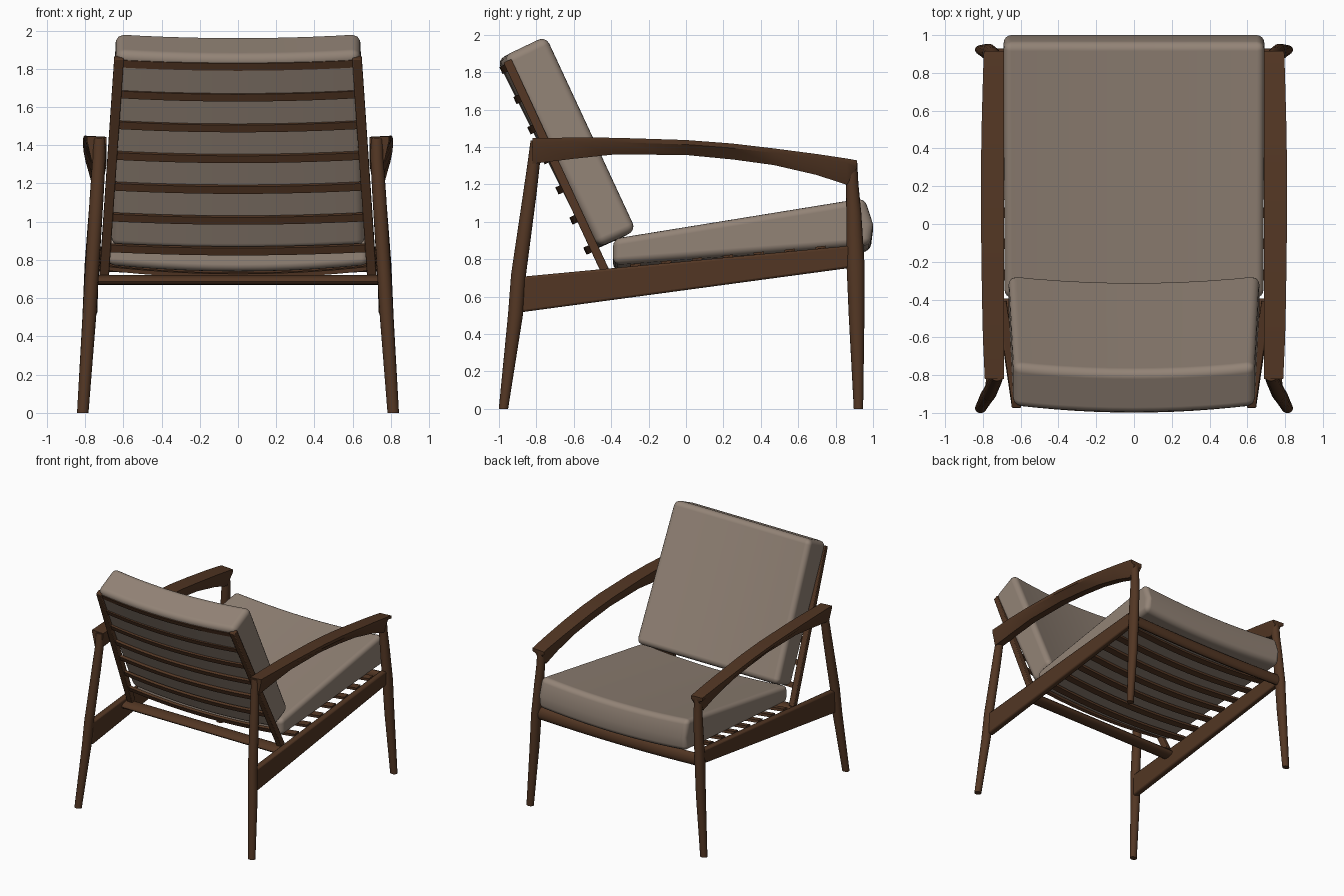
import bpy, bmesh, math
from mathutils import Vector

if "Cube" in bpy.data.objects:
    bpy.data.objects.remove(bpy.data.objects["Cube"])


def material(name, rgb):
    m = bpy.data.materials.new(name)
    m.diffuse_color = (*rgb, 1)
    m.use_nodes = True
    m.node_tree.nodes["Principled BSDF"].inputs["Base Color"].default_value = m.diffuse_color
    return m


WOOD = material("dark walnut wood", (0.085, 0.037, 0.017))
CLOTH = material("taupe fabric", (0.29, 0.228, 0.182))


def loft(name, rings, mat, mirror=False, bevel=0.0, segments=2, smooth_all=False):
    """Skin a list of equal-length point rings and cap both ends."""
    bm = bmesh.new()
    vs = [[bm.verts.new(p) for p in ring] for ring in rings]
    n = len(rings[0])
    for a, b in zip(vs, vs[1:]):
        for i in range(n):
            bm.faces.new((a[i], a[(i + 1) % n], b[(i + 1) % n], b[i]))
    bm.faces.new(vs[0])
    bm.faces.new(vs[-1])
    bmesh.ops.recalc_face_normals(bm, faces=bm.faces)
    me = bpy.data.meshes.new(name)
    bm.to_mesh(me)
    bm.free()
    me.materials.append(mat)
    ob = bpy.data.objects.new(name, me)
    bpy.context.collection.objects.link(ob)
    if bevel:
        b = ob.modifiers.new("soft edges", 'BEVEL')
        b.width, b.segments = bevel, segments
        b.limit_method, b.angle_limit = 'ANGLE', math.radians(35)
        b.harden_normals = smooth_all
    if mirror:
        ob.modifiers.new("other side", 'MIRROR')
    if smooth_all:
        for p in me.polygons:
            p.use_smooth = True
    else:
        bpy.ops.object.select_all(action='DESELECT')
        ob.select_set(True)
        bpy.context.view_layer.objects.active = ob
        bpy.ops.object.shade_smooth_by_angle(angle=math.radians(35))
    return ob


def leg(name, stations):
    """Tapered round leg; stations are (x, y, z, rx, ry)."""
    rings = []
    for x, y, z, rx, ry in stations:
        rings.append([(x + rx * math.cos(t), y + ry * math.sin(t), z)
                      for t in (math.tau * i / 16 for i in range(16))])
    loft(name, rings, WOOD, mirror=True)


def bowed(name, centre, half, u, v, w, t, bow, mat=WOOD, round_bar=False):
    """Crosswise bar: section w along u and t along v, bowed by vector bow mid-span."""
    c, u, v, bow = map(Vector, (centre, u, v, bow))
    if round_bar:
        sec = [(math.cos(a) * w / 2, math.sin(a) * t / 2)
               for a in (math.tau * i / 16 for i in range(16))]
    else:
        sec = [(-w / 2, -t / 2), (w / 2, -t / 2), (w / 2, t / 2), (-w / 2, t / 2)]
    rings = []
    for i in range(13):
        k = -1 + i / 6
        o = c + Vector((k * half, 0, 0)) + bow * (1 - k * k)
        rings.append([o + u * a + v * b for a, b in sec])
    loft(name, rings, mat)


def cushion(name, profile, sag, bevel):
    """Side profile of (half width, y, z) points swept across x, with mid-span sag."""
    rings = []
    for i in range(11):
        k = -1 + i / 5
        s = 1 - k * k
        rings.append([(k * hw, y + sag[0] * s, z + sag[1] * s) for hw, y, z in profile])
    loft(name, rings, CLOTH, bevel=bevel, segments=4, smooth_all=True)


# Legs
leg("back_leg", [(0.812, -0.976, 0, 0.03, 0.025), (0.778, -0.912, 0.5, 0.036, 0.04),
                 (0.765, -0.895, 0.72, 0.037, 0.04), (0.738, -0.835, 1.15, 0.036, 0.036),
                 (0.727, -0.812, 1.33, 0.034, 0.033), (0.725, -0.803, 1.435, 0.034, 0.028)])
leg("front_leg", [(0.812, 0.922, 0, 0.03, 0.025), (0.778, 0.912, 0.5, 0.036, 0.042),
                  (0.765, 0.906, 0.78, 0.037, 0.048), (0.745, 0.897, 1.05, 0.036, 0.04),
                  (0.735, 0.889, 1.2, 0.034, 0.033), (0.733, 0.885, 1.325, 0.034, 0.03)])

# Armrests: thin wide top edge tapering to a narrower underside
arm = [(-0.82, 1.447, 1.31, 0.79), (-0.6, 1.45, 1.337, 0.80), (-0.38, 1.449, 1.36, 0.805),
       (0.0, 1.437, 1.357, 0.81), (0.25, 1.418, 1.333, 0.81), (0.47, 1.392, 1.303, 0.808),
       (0.7, 1.362, 1.25, 0.802), (0.86, 1.338, 1.197, 0.797), (0.915, 1.328, 1.29, 0.795)]
loft("armrest", [[(0.688, y, t - 0.006), (xo, y, t), (xo, y, t - 0.024), (0.764, y, b),
                  (0.706, y, b), (0.688, y, t - 0.03)] for y, t, b, xo in arm],
     WOOD, mirror=True)

# Side rails
loft("side_rail", [[(x0, y, b), (x1, y, b), (x1, y, t), (x0, y, t)] for y, b, t, x0, x1 in
                   [(-0.89, 0.515, 0.705, 0.735, 0.785), (0.89, 0.755, 0.873, 0.73, 0.78)]],
     WOOD, mirror=True, bevel=0.012)

# Cross bars
bowed("rear_crossbar", (0, -0.45, 0.695), 0.74, (0, 1, 0.13), (0, -0.13, 1), 0.11, 0.05,
      (0, 0, 0), round_bar=True)
bowed("front_crossbar", (0, 0.9, 0.79), 0.74, (0, 1, 0.13), (0, -0.13, 1), 0.06, 0.10,
      (0, 0, -0.015), round_bar=True)

# Seat slats
for i in range(7):
    y = -0.27 + 0.165 * i
    bowed("seat_slat", (0, y, 0.79 + 0.094 * y), 0.74, (0, 0.993, 0.12), (0, -0.12, 0.993),
          0.055, 0.022, (0, 0, -0.045))

# Backrest frame: direction up the back and the backward normal
up = Vector((0, -0.425, 0.905))
back = Vector((0, -0.905, -0.425))
rings = []
for x, y, z in [(0.70, -0.425, 0.72), (0.622, -0.955, 1.86)]:
    c = Vector((x, y, z))
    rings.append([c + Vector((a * 0.025, 0, 0)) + back * b * 0.023
                  for a, b in ((-1, -1), (1, -1), (1, 1), (-1, 1))])
loft("back_post", rings, WOOD, mirror=True, bevel=0.006)
for i in range(7):
    z = 0.865 + 0.161 * i
    f = (z - 0.72) / 1.14
    bowed("back_slat", (0, -0.425 - 0.53 * f, z), 0.70 - 0.078 * f, up, back,
          0.042, 0.022, back * 0.042)

# Cushions
cushion("seat_cushion", [(0.685, -0.39, 0.772), (0.685, -0.39, 0.912), (0.69, 0.955, 1.13),
                         (0.69, 1.0, 0.99), (0.69, 0.985, 0.875)], (0, -0.035), 0.04)
cushion("back_cushion", [(0.665, -0.465, 0.865), (0.665, -0.262, 0.955),
                         (0.64, -0.745, 1.995), (0.64, -0.975, 1.885)], (-0.036, -0.02), 0.045)
